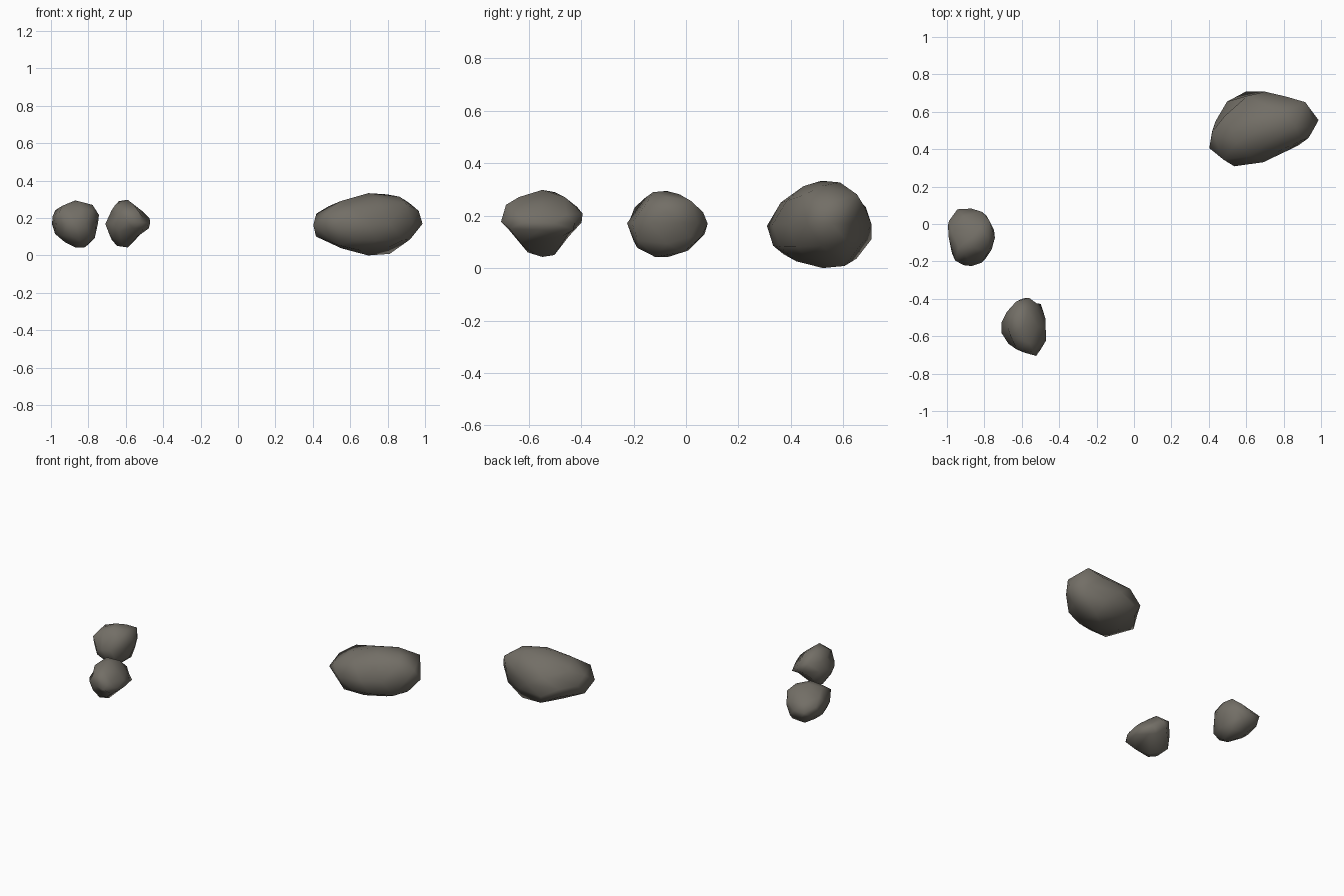
import bpy, bmesh, math
from mathutils import Vector

if "Cube" in bpy.data.objects:
    bpy.data.objects.remove(bpy.data.objects["Cube"])

stone = bpy.data.materials.new("grey_brown_stone")
stone.diffuse_color = (0.17, 0.157, 0.133, 1)
stone.use_nodes = True
stone.node_tree.nodes["Principled BSDF"].inputs["Base Color"].default_value = stone.diffuse_color


def outline_radius(poly, ang):
    """Distance from the origin to a closed outline along an angle."""
    d = Vector((math.cos(ang), math.sin(ang)))
    best = 0
    for a, b in zip(poly, poly[1:] + poly[:1]):
        e = b - a
        det = d.cross(e)
        if abs(det) < 1e-9:
            continue
        r, t = a.cross(e) / det, a.cross(d) / det
        if r > 0 and -1e-6 <= t <= 1 + 1e-6:
            best = max(best, r)
    return best or 1


def rock(name, front, side, top):
    """Mould a sphere until it fills the front, side and top outlines."""
    xs, ys = [p[0] for p in top], [p[1] for p in top]
    zs = [p[1] for p in front]
    lo = Vector((min(xs), min(ys), min(zs)))
    hi = Vector((max(xs), max(ys), max(zs)))
    mid, half = (lo + hi) / 2, (hi - lo) / 2

    planes = []
    for (i, j), pts in (((0, 2), front), ((1, 2), side), ((0, 1), top)):
        planes.append((i, j, [Vector(((p[0] - mid[i]) / half[i],
                                      (p[1] - mid[j]) / half[j])) for p in pts]))

    bm = bmesh.new()
    bmesh.ops.create_icosphere(bm, subdivisions=2, radius=1)
    for step in range(10):
        for i, j, poly in planes:
            info = []
            for v in bm.verts:
                ang = math.atan2(v.co[j], v.co[i])
                r = math.hypot(v.co[i], v.co[j])
                info.append((v, ang, r / outline_radius(poly, ang)))
            for v, ang, f in info:
                peak = max(g for _, a, g in info if math.cos(a - ang) > 0.97)
                v.co[i] /= peak
                v.co[j] /= peak
        if step < 6:
            bmesh.ops.smooth_vert(bm, verts=bm.verts, factor=0.2,
                                  use_axis_x=True, use_axis_y=True, use_axis_z=True)
    for v in bm.verts:
        v.co = Vector([mid[k] + half[k] * v.co[k] for k in range(3)])
    bmesh.ops.recalc_face_normals(bm, faces=bm.faces)
    for f in bm.faces:
        f.smooth = True
    me = bpy.data.meshes.new(name)
    bm.to_mesh(me)
    bm.free()
    me.materials.append(stone)
    bpy.context.collection.objects.link(bpy.data.objects.new(name, me))


# Small rounded rock at the left
rock("round_rock",
     front=[(-1, .19), (-.97, .25), (-.88, .295), (-.81, .297), (-.76, .255), (-.74, .2),
            (-.765, .1), (-.82, .037), (-.9, .055), (-.98, .12)],
     side=[(-.235, .165), (-.225, .22), (-.145, .285), (-.1, .297), (-.04, .29), (.03, .25),
           (.08, .195), (.085, .15), (.04, .085), (-.02, .05), (-.1, .037), (-.18, .06),
           (-.235, .14)],
     top=[(-1, -.01), (-.965, .075), (-.89, .088), (-.82, .07), (-.765, .025), (-.74, -.06),
          (-.765, -.15), (-.81, -.205), (-.89, -.232), (-.965, -.19), (-.985, -.11)])

# Small wedge-shaped rock nearest the front
rock("wedge_rock",
     front=[(-.71, .17), (-.69, .22), (-.64, .295), (-.59, .298), (-.55, .265), (-.5, .225),
            (-.47, .19), (-.475, .15), (-.54, .1), (-.59, .042), (-.64, .045), (-.69, .1)],
     side=[(-.708, .2), (-.69, .235), (-.61, .285), (-.55, .298), (-.485, .287), (-.415, .235),
           (-.39, .2), (-.42, .145), (-.46, .11), (-.5, .05), (-.54, .042), (-.59, .045),
           (-.62, .08), (-.65, .125), (-.69, .155)],
     top=[(-.71, -.53), (-.665, -.44), (-.61, -.4), (-.525, -.39), (-.475, -.46), (-.47, -.63),
          (-.525, -.708), (-.61, -.68), (-.665, -.65), (-.71, -.58)])

# Large long rock at the back right
rock("long_rock",
     front=[(.4, .18), (.45, .25), (.52, .28), (.68, .33), (.77, .338), (.86, .315), (.95, .26),
            (1, .19), (.95, .11), (.86, .04), (.78, 0), (.68, .003), (.58, .03), (.49, .065),
            (.42, .12)],
     side=[(.307, .18), (.36, .25), (.44, .31), (.53, .337), (.57, .335), (.64, .3), (.68, .235),
           (.712, .13), (.675, .055), (.6, .005), (.52, 0), (.43, .02), (.34, .07), (.307, .125)],
     top=[(.4, .39), (.42, .51), (.46, .61), (.54, .705), (.68, .712), (.8, .685), (.955, .64),
          (1, .52), (.9, .43), (.68, .325), (.53, .308), (.43, .365)])
